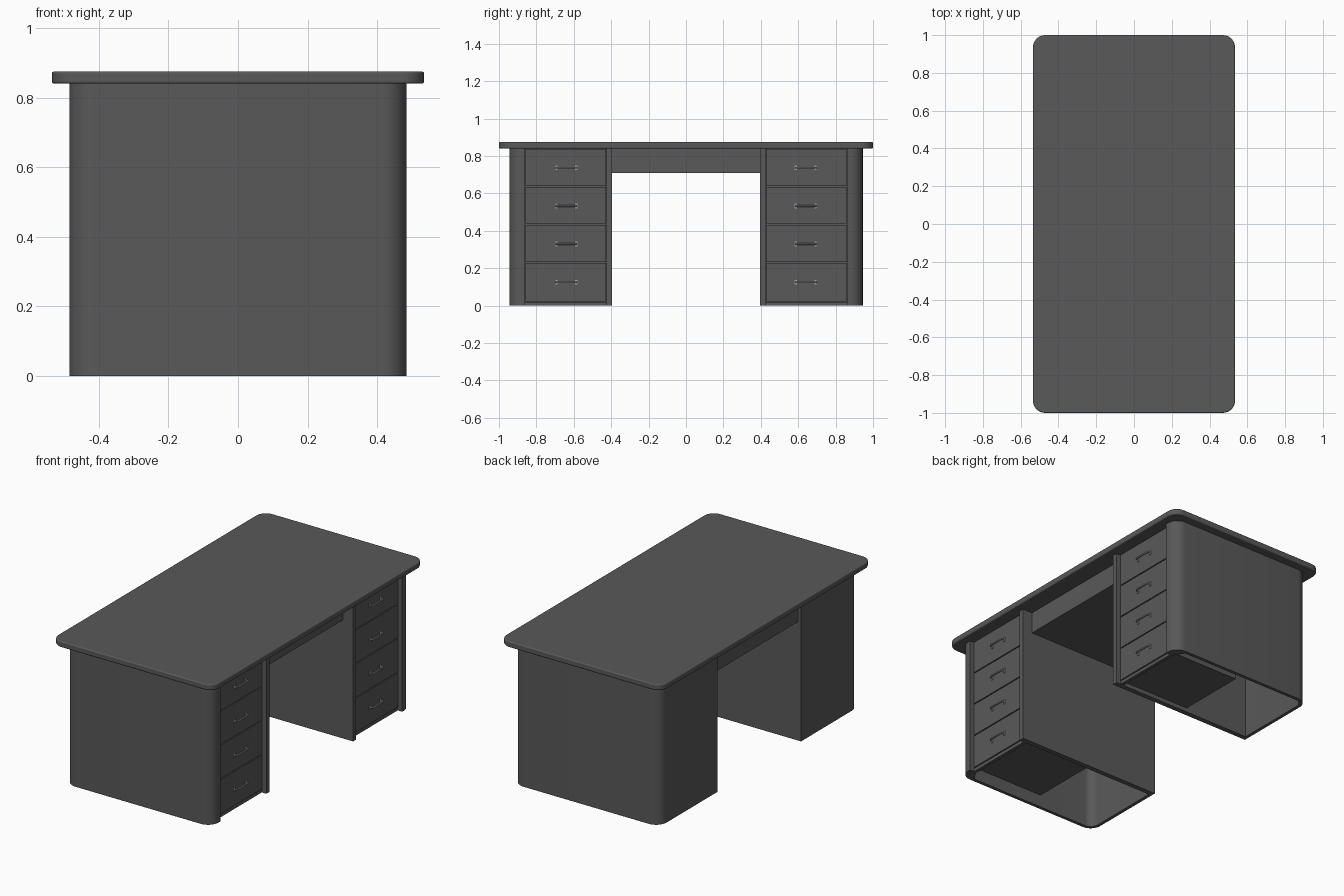
import bpy, bmesh
from math import sin, cos, pi, radians

if "Cube" in bpy.data.objects:
    bpy.data.objects.remove(bpy.data.objects["Cube"])


def material(name, color):
    m = bpy.data.materials.new(name)
    m.diffuse_color = (*color, 1)
    m.use_nodes = True
    m.node_tree.nodes["Principled BSDF"].inputs["Base Color"].default_value = m.diffuse_color
    return m


DARK = material("dark_finish", (0.10, 0.10, 0.10))
METAL = material("handle_metal", (0.35, 0.35, 0.35))


def finish(name, bm, mat, mirror=False, bevel=0.0):
    bmesh.ops.recalc_face_normals(bm, faces=bm.faces)
    me = bpy.data.meshes.new(name)
    bm.to_mesh(me)
    bm.free()
    me.materials.append(mat)
    me.polygons.foreach_set("use_smooth", [True] * len(me.polygons))
    me.set_sharp_from_angle(angle=radians(35))
    ob = bpy.data.objects.new(name, me)
    bpy.context.collection.objects.link(ob)
    if bevel:
        b = ob.modifiers.new("Bevel", "BEVEL")
        b.width, b.segments = bevel, 3
        b.limit_method, b.angle_limit = "ANGLE", radians(40)
    if mirror:
        m = ob.modifiers.new("Mirror", "MIRROR")
        m.use_axis = (False, True, False)
        m.use_mirror_merge = False
    return ob


def add_box(bm, lo, hi):
    vs = bmesh.ops.create_cube(bm, size=1)["verts"]
    for v in vs:
        v.co = [(a + b) / 2 + c * (b - a) for a, b, c in zip(lo, hi, v.co)]


def arc(cx, cy, r, a0, a1, n=8):
    """Points on a corner arc, angles in degrees."""
    return [(cx + r * cos(radians(a0 + (a1 - a0) * i / n)),
             cy + r * sin(radians(a0 + (a1 - a0) * i / n))) for i in range(n + 1)]


def add_prism(bm, pts, z0, z1):
    f = bm.faces.new([bm.verts.new((x, y, z0)) for x, y in pts])
    ext = bmesh.ops.extrude_face_region(bm, geom=[f])["geom"]
    for v in ext:
        if isinstance(v, bmesh.types.BMVert):
            v.co.z = z1
    return bm


# Desk top: rounded slab
X, Y, R = 0.535, 1.0, 0.065
outline = (arc(X - R, Y - R, R, 0, 90) + arc(-X + R, Y - R, R, 90, 180)
           + arc(-X + R, -Y + R, R, 180, 270) + arc(X - R, -Y + R, R, 270, 360))
finish("desk_top", add_prism(bmesh.new(), outline, 0.84, 0.875), DARK, bevel=0.006)

# Pedestal shell: C-shaped plan, open at the drawer side and underneath
PX, Y0, Y1, r = 0.485, 0.395, 0.945, 0.07
shell = ([(PX, 0.86)] + arc(PX - r, Y1 - r, r, 0, 90) + arc(-PX + r, Y1 - r, r, 90, 180)
         + [(-PX, Y0), (PX, Y0), (PX, 0.425), (-PX + 0.02, 0.425)]
         + arc(-PX + r, Y1 - r, r - 0.02, 180, 90)
         + [(0.40, Y1 - 0.02), (0.44, 0.86)])
finish("pedestal_shell", add_prism(bmesh.new(), shell, 0, 0.84), DARK, mirror=True)

# Bottom rail under the drawers
bm = bmesh.new()
add_box(bm, (0.435, 0.425, 0.0), (0.455, 0.86, 0.02))
finish("bottom_rail", bm, DARK, mirror=True)

# Drawers with narrow gaps, and their handles
FACE = 0.46
levels = [0.02, 0.23, 0.435, 0.638, 0.84]
for i, z in enumerate([0.125, 0.33, 0.533, 0.737]):
    bm = bmesh.new()
    add_box(bm, (-0.03, 0.428, levels[i] + 0.003), (FACE, 0.857, levels[i + 1] - 0.003))
    finish(f"drawer_{i + 1}", bm, DARK, mirror=True)

    bm = bmesh.new()
    # mounting posts
    for y in (0.587, 0.693):
        add_box(bm, (FACE - 0.002, y - 0.006, z - 0.013), (FACE + 0.005, y + 0.006, z + 0.013))
    # bowed bar: rings of eight points swept along a flattened arch
    rings = []
    path = [(FACE, 0.587), (FACE + 0.018, 0.588), (FACE + 0.025, 0.598),
            (FACE + 0.025, 0.682), (FACE + 0.018, 0.692), (FACE, 0.693)]
    tilt = [(0, 1), (-0.5, 0.87), (-1, 0.3), (-1, -0.3), (-0.5, -0.87), (0, -1)]
    for (px, py), (nx, ny) in zip(path, tilt):
        rings.append([bm.verts.new((px + nx * 0.005 * (1 + cos(a)), py + ny * 0.005 * cos(a),
                                    z + 0.005 * sin(a)))
                      for a in [2 * pi * k / 8 for k in range(8)]])
    for a, b in zip(rings, rings[1:]):
        for k in range(8):
            bm.faces.new((a[k], a[(k + 1) % 8], b[(k + 1) % 8], b[k]))
    finish(f"handle_{i + 1}", bm, METAL, mirror=True)

# Centre apron box bridging the knee space
bm = bmesh.new()
add_box(bm, (-0.465, -0.395, 0.71), (0.42, 0.395, 0.84))
finish("centre_apron", bm, DARK)
